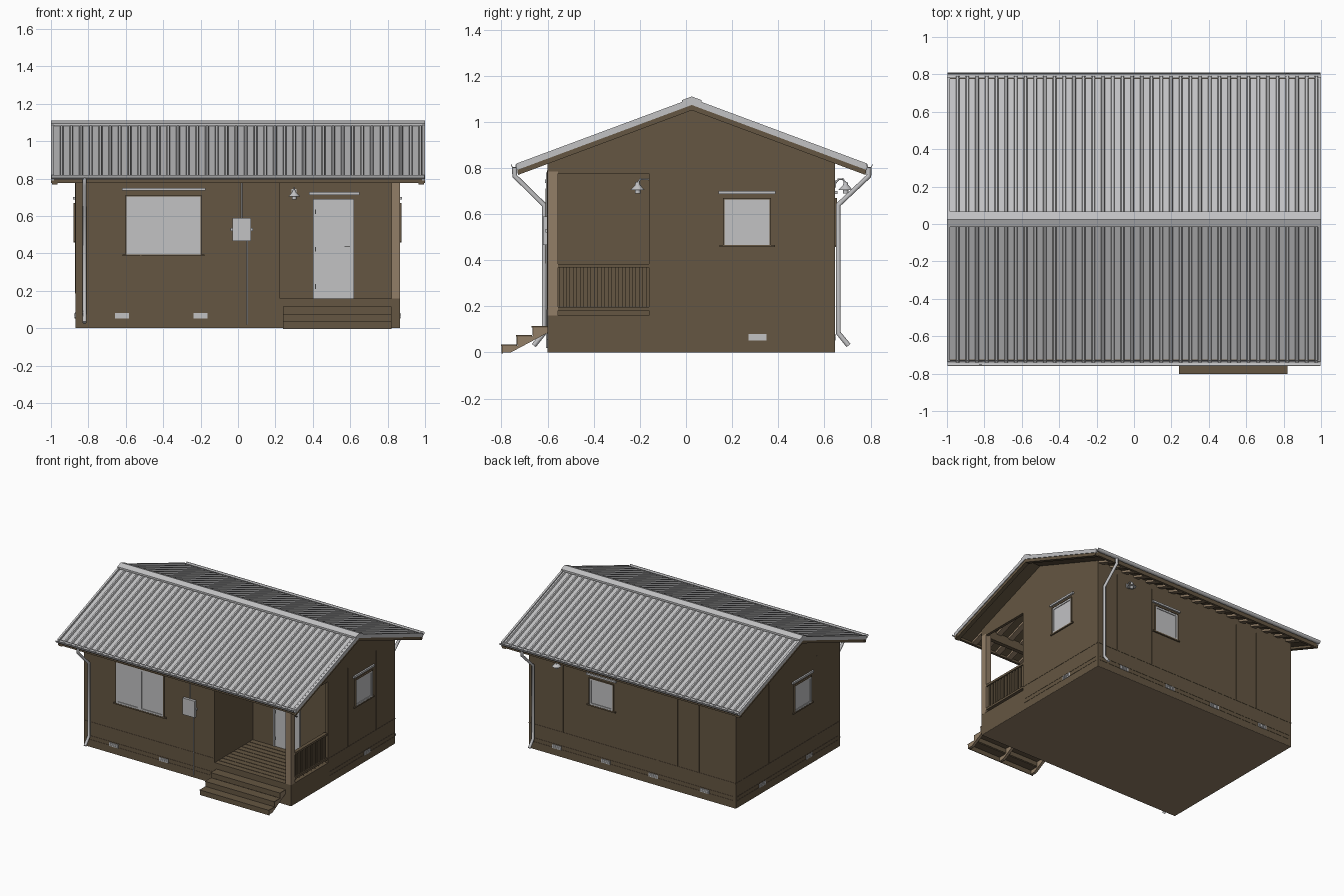
import bpy, bmesh, math
from mathutils import Vector

cube = bpy.data.objects.get("Cube")
if cube:
    bpy.data.objects.remove(cube, do_unlink=True)


def material(name, rgb):
    m = bpy.data.materials.new(name)
    m.use_nodes = True
    m.diffuse_color = (*rgb, 1)
    m.node_tree.nodes["Principled BSDF"].inputs["Base Color"].default_value = (*rgb, 1)
    return m


BROWN = material("brown timber", (0.129, 0.093, 0.054))
TAN = material("tan timber", (0.29, 0.21, 0.135))
METAL = material("grey metal", (0.54, 0.54, 0.55))
DARK = material("dark fittings", (0.05, 0.05, 0.05))

RIDGE, SLOPE = 0.025, 0.372
X0, X1, Y0, Y1 = -0.87, 0.865, -0.6, 0.645
PORCH_X, PORCH_Y, OPEN_Y, FLOOR = 0.225, -0.14, -0.16, 0.16


def finish(name, bm, mat):
    bmesh.ops.recalc_face_normals(bm, faces=bm.faces)
    mesh = bpy.data.meshes.new(name)
    bm.to_mesh(mesh)
    bm.free()
    mesh.materials.append(mat)
    ob = bpy.data.objects.new(name, mesh)
    bpy.context.collection.objects.link(ob)
    return ob


def boxes(name, mat, items):
    """One object from boxes given as (x0, x1, y0, y1, z0, z1)."""
    bm = bmesh.new()
    for a, b, c, d, e, f in items:
        vs = bmesh.ops.create_cube(bm, size=1)["verts"]
        for v in vs:
            v.co = Vector(((a + b) / 2 + v.co.x * (b - a), (c + d) / 2 + v.co.y * (d - c),
                           (e + f) / 2 + v.co.z * (f - e)))
    return finish(name, bm, mat)


def prisms(name, mat, profile, spans):
    """Extrude a (y, z) outline along x for every (x0, x1) span."""
    bm = bmesh.new()
    for a, b in spans:
        face = bm.faces.new([bm.verts.new((a, y, z)) for y, z in profile])
        out = bmesh.ops.extrude_face_region(bm, geom=[face])["geom"]
        for v in out:
            if isinstance(v, bmesh.types.BMVert):
                v.co.x = b
    return finish(name, bm, mat)


def smooth(ob):
    bpy.ops.object.select_all(action="DESELECT")
    ob.select_set(True)
    bpy.context.view_layer.objects.active = ob
    bpy.ops.object.shade_smooth_by_angle(angle=math.radians(40))


def roof_z(y, apex):
    return apex - SLOPE * abs(y - RIDGE)


def rafter_profile(top, bottom, reach):
    ys = (RIDGE - reach, RIDGE, RIDGE + reach)
    return [(y, roof_z(y, top)) for y in ys] + [(y, roof_z(y, bottom)) for y in reversed(ys)]


def on_wall(side, u0, u1, z0, z1, d0, d1):
    """Box on a wall: u along the wall, d outward from it."""
    if side == "right":
        return (X1 + d0, X1 + d1, u0, u1, z0, z1)
    if side == "left":
        return (X0 - d1, X0 - d0, u0, u1, z0, z1)
    if side == "back":
        return (u0, u1, Y1 + d0, Y1 + d1, z0, z1)
    y = PORCH_Y if side == "porch" else Y0
    return (u0, u1, y - d1, y - d0, z0, z1)


def tube(name, points, radius, mat):
    cu = bpy.data.curves.new(name, "CURVE")
    cu.dimensions = "3D"
    cu.bevel_depth, cu.bevel_resolution, cu.use_fill_caps = radius, 2, True
    sp = cu.splines.new("POLY")
    sp.points.add(len(points) - 1)
    for p, co in zip(sp.points, points):
        p.co = (*co, 1)
    cu.materials.append(mat)
    bpy.context.collection.objects.link(bpy.data.objects.new(name, cu))


# House body, with an open porch in the front corner
APEX, SILL = 1.069, 0.003
top = [(Y1, roof_z(Y1, APEX)), (RIDGE, APEX)]
eave = (Y0, roof_z(Y0, APEX))
prisms("main_walls", BROWN, [(Y0, SILL), (Y1, SILL)] + top + [eave], [(X0, PORCH_X)])
prisms("rear_walls", BROWN, [(PORCH_Y, SILL), (Y1, SILL)] + top + [(PORCH_Y, roof_z(PORCH_Y, APEX))],
       [(PORCH_X, 0.845)])
prisms("porch_gable_wall", BROWN, [(Y0, SILL), (Y1, SILL)] + top + [eave, (Y0, 0.775), (OPEN_Y, 0.775),
       (OPEN_Y, FLOOR), (Y0, FLOOR)], [(0.845, X1)])
boxes("porch_base", BROWN, [(PORCH_X, 0.845, Y0, PORCH_Y, SILL, FLOOR - 0.006)])
boxes("floor_underside", TAN, [(X0, X1, Y0, Y1, 0, SILL)])
boxes("porch_header", BROWN, [(PORCH_X, 0.845, Y0, Y0 + 0.03, 0.775, 0.84)])
boxes("porch_post", TAN, [(0.82, X1 + 0.001, Y0 - 0.001, -0.555, FLOOR, 0.785)])
plank = (PORCH_Y - Y0) / 10
boxes("porch_floor", BROWN, [(PORCH_X, 0.85, Y0 + i * plank, Y0 + (i + 0.9) * plank, FLOOR - 0.008, FLOOR)
                             for i in range(10)])

# Porch railing
rail = [(0.835, 0.862, -0.555, OPEN_Y, z, z + 0.016) for z in (0.182, 0.368)]
rail += [(0.842, 0.854, y - 0.008, y + 0.008, 0.19, 0.37) for y in [-0.54 + 0.03 * i for i in range(13)]]
boxes("porch_railing", BROWN, rail)

# Entrance steps
steps = [(-0.80, 0.035), (-0.735, 0.075), (-0.667, 0.115)]
boxes("step_treads", BROWN, [(0.24, 0.82, y - 0.003, y + 0.068, z - 0.006, z) for y, z in steps])
boxes("step_risers", BROWN, [(0.24, 0.82, y + 0.001, y + 0.006, z - 0.04, z - 0.006) for y, z in steps])
outline = [(-0.76, 0), (-0.794, 0)]
for y, z in steps:
    outline += [(y + 0.006, z - 0.006), (y + 0.07, z - 0.006)]
prisms("step_stringers", TAN, outline + [(-0.6, 0.085)], [(x, x + 0.02) for x in (0.24, 0.52, 0.80)])

# Roof structure
EAVE = 0.755
prisms("roof_deck", BROWN, rafter_profile(1.081, 1.067, EAVE - 0.01), [(-0.99, 0.99)])
prisms("rafters", TAN, rafter_profile(1.068, 1.051, EAVE - 0.02),
       [(x - 0.02, x + 0.02) for x in [-0.84 + 0.105 * i for i in range(17)]])
prisms("rake_boards", BROWN, rafter_profile(1.075, 1.05, EAVE - 0.001), [(-0.995, -0.965), (0.965, 0.995)])
prisms("rake_flashing", METAL, rafter_profile(1.102, 1.073, EAVE + 0.005), [(-1, -0.985), (0.985, 1)])
prisms("ridge_cap", METAL, rafter_profile(1.11, 1.096, 0.042), [(-1, 1)])
fascia = []
for side, s in (("front", -1), ("back", 1)):
    ya, yb = sorted((RIDGE + s * (EAVE - 0.018), RIDGE + s * EAVE))
    fascia.append((-0.999, 0.999, ya, yb, 0.776, 0.806))
    # Half-round gutter trough
    arc = [math.pi * i / 10 for i in range(11)]
    trough = [(RIDGE + s * (EAVE + 0.014 + r * math.cos(t)), 0.818 - 1.2 * r * math.sin(t))
              for r, ts in ((0.016, arc), (0.013, arc[::-1])) for t in ts]
    smooth(prisms(side + "_gutter", METAL, trough, [(-0.998, 0.998)]))
boxes("fascia_boards", BROWN, fascia)

# Ribbed metal roof sheet
bm = bmesh.new()
RIBS = 38
pitch = 1.97 / RIBS
rows = []
for i in range(RIBS):
    x = -0.985 + i * pitch
    for f, h in ((0, 0), (0.62, 0), (0.7, 0.013), (0.92, 0.013), (1, 0)):
        if f or not i:
            rows.append([bm.verts.new((x + f * pitch, y, roof_z(y, 1.085) + h))
                         for y in (RIDGE - EAVE - 0.01, RIDGE, RIDGE + EAVE + 0.01)])
for a, b in zip(rows, rows[1:]):
    for k in (0, 1):
        bm.faces.new((a[k], b[k], b[k + 1], a[k + 1]))
finish("roof_sheet", bm, METAL)


# Windows
def window(side, u0, u1, z0, z1, panes, head):
    name = side + "_window"
    boxes(name + "_glass", METAL, [on_wall(side, u0, u1, z0, z1, 0, 0.003)])
    w, t = (u1 - u0) / panes, 0.013
    frame = []
    for i in range(panes):
        a, b = u0 + i * w, u0 + (i + 1) * w
        frame += [on_wall(side, a, a + t, z0, z1, 0, 0.008), on_wall(side, b - t, b, z0, z1, 0, 0.008),
                  on_wall(side, a + t, b - t, z0, z0 + t, 0, 0.008),
                  on_wall(side, a + t, b - t, z1 - t, z1, 0, 0.008)]
    boxes(name + "_frame", METAL, frame)
    boxes(name + "_head", METAL, [on_wall(side, u0 - 0.025, u1 + 0.025, head, head + 0.014, 0, 0.012)])
    e = 0.006
    boxes(name + "_surround", BROWN, [on_wall(side, u0 - 0.022, u1 + 0.022, z0 - 0.01, z0, 0, 0.01),
          on_wall(side, u0 - e, u0, z0, z1, 0, 0.01), on_wall(side, u1, u1 + e, z0, z1, 0, 0.01),
          on_wall(side, u0 - e, u1 + e, z1, z1 + e, 0, 0.01)])


window("front", -0.595, -0.2, 0.395, 0.705, 2, 0.735)
for side, mid in (("right", 0.265), ("left", -0.15), ("back", 0.255)):
    window(side, mid - 0.098, mid + 0.098, 0.467, 0.663, 1, 0.687)

# Front door
door = [(0.4, 0.62, FLOOR, 0.69, 0, 0.004), (0.4, 0.412, FLOOR, 0.69, 0, 0.01),
        (0.608, 0.62, FLOOR, 0.69, 0, 0.01), (0.412, 0.608, 0.678, 0.69, 0, 0.01),
        (0.38, 0.65, 0.712, 0.728, 0, 0.018)]
boxes("front_door", METAL, [on_wall("porch", *d) for d in door])
boxes("door_fittings", DARK, [on_wall("porch", 0.57, 0.6, 0.433, 0.438, 0.004, 0.015)]
      + [on_wall("porch", 0.412, 0.417, z, z + 0.025, 0.004, 0.01) for z in (0.21, 0.41, 0.61)])

# Wall panel battens and base boards
seams = {"front": (-0.52, -0.06, 0.1, 0.2), "back": (0.69, 0.58, 0.38, 0.08, -0.21, -0.38, -0.56),
         "right": (-0.15, 0.08, 0.42), "left": (0.57, 0.25, 0.12, -0.32)}
ends = {"front": (X0, PORCH_X), "back": (X0, X1), "right": (OPEN_Y, Y1), "left": (Y0, Y1)}
battens = []
for side, us in seams.items():
    for u in us:
        low = 0.385 if side == "front" and u < -0.2 else 0.79
        battens.append(on_wall(side, u - 0.003, u + 0.003, 0.19, low, 0, 0.002))
    a, b = ends[side]
    battens.append(on_wall(side, a, b, 0.186, 0.192, 0, 0.002))
    battens += [on_wall(side, a + 0.02, b - 0.02, z, z + 0.004, 0, 0.002) for z in (0.053, 0.083)]
boxes("wall_battens", BROWN, battens)

# Foundation vents
vents = []
for side, us in {"front": (-0.62, -0.2), "back": (0.63, 0.22, -0.18, -0.61), "right": (0.31,),
                 "left": (0.33, -0.23)}.items():
    for u in us:
        vents.append(on_wall(side, u - 0.038, u + 0.038, 0.052, 0.08, 0, 0.004))
        vents += [on_wall(side, u - 0.032, u + 0.032, z, z + 0.003, 0, 0.006) for z in (0.057, 0.065, 0.073)]
boxes("foundation_vents", METAL, vents)

# Downpipes
for name, x, wall, s in (("front_downpipe", -0.82, Y0, -1), ("back_downpipe", 0.82, Y1, 1)):
    lip, near = RIDGE + s * (EAVE + 0.013), wall + s * 0.015
    tube(name, [(x, lip, 0.805), (x, lip, 0.765), (x, near, 0.64), (x, near, 0.085),
                (x, near + s * 0.045, 0.03)], 0.011, METAL)

# Meter box with conduits
boxes("meter_box", METAL, [on_wall("front", -0.03, 0.07, 0.465, 0.59, 0, 0.02),
                           on_wall("front", -0.04, 0.08, 0.52, 0.535, 0, 0.01)])
for name, x, z0, z1 in (("upper_conduit", 0.02, 0.59, 0.78), ("lower_conduit", 0.05, 0.02, 0.465)):
    tube(name, [(x, Y0 - 0.004, z0), (x, Y0 - 0.004, z1)], 0.004, METAL)

# Wall lamps
for name, x, wall, y, s in (("porch_lamp", 0.3, PORCH_Y, -0.21, -1), ("back_lamp", 0.6, Y1, 0.692, 1)):
    tube(name + "_arm", [(x, wall, 0.73), (x, wall + s * 0.015, 0.75), (x, y - s * 0.012, 0.752),
                         (x, y, 0.735)], 0.004, METAL)
    boxes(name + "_plate", METAL, [(x - 0.014, x + 0.014, wall - 0.005, wall + 0.005, 0.715, 0.745)])
    bm = bmesh.new()
    for r1, r2, h, z in ((0.031, 0.012, 0.02, 0.715), (0.012, 0.008, 0.015, 0.732), (0.012, 0.012, 0.016, 0.697)):
        vs = bmesh.ops.create_cone(bm, cap_ends=True, segments=16, radius1=r1, radius2=r2, depth=h)["verts"]
        bmesh.ops.translate(bm, verts=vs, vec=(x, y, z))
    smooth(finish(name + "_shade", bm, METAL))
